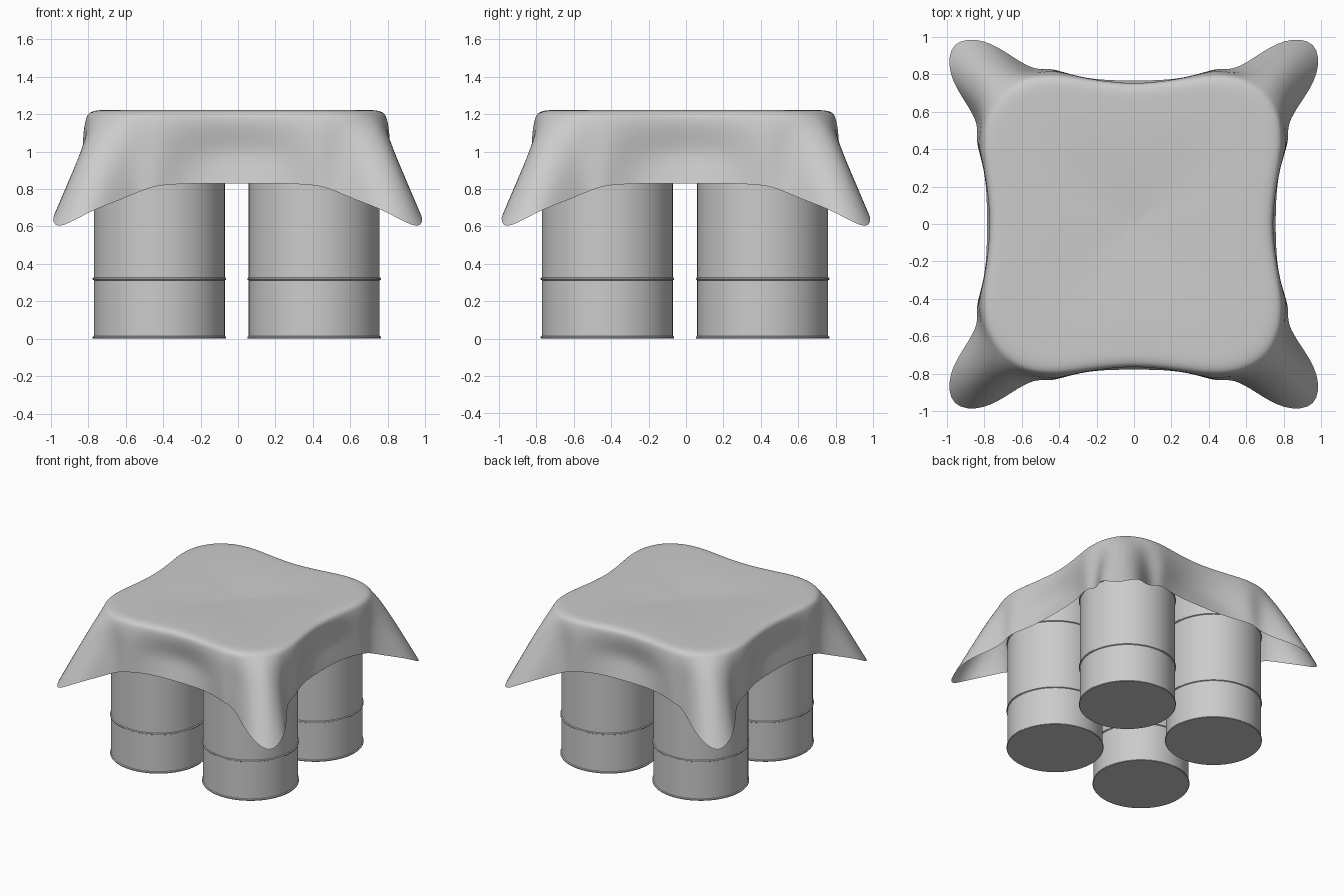
import bpy, bmesh, math

if "Cube" in bpy.data.objects:
    bpy.data.objects.remove(bpy.data.objects["Cube"])

def finish(bm, name, angle=40):
    bmesh.ops.recalc_face_normals(bm, faces=bm.faces)
    me = bpy.data.meshes.new(name)
    bm.to_mesh(me)
    bm.free()
    ob = bpy.data.objects.new(name, me)
    bpy.context.collection.objects.link(ob)
    bpy.ops.object.select_all(action='DESELECT')
    ob.select_set(True)
    bpy.context.view_layer.objects.active = ob
    bpy.ops.object.shade_smooth_by_angle(angle=math.radians(angle))
    return ob

def bridge(bm, a, b):
    n = len(a)
    for i in range(n):
        bm.faces.new((a[i], a[(i + 1) % n], b[(i + 1) % n], b[i]))

# Drums: lathed profile with end rims and two rolled hoops
R, RIM, SEG = 0.35, 0.357, 64

def hoop(z):
    return [(R, z - 0.008), (RIM, z - 0.004), (RIM, z + 0.004), (R, z + 0.008)]

profile = ([(RIM - 0.003, 0), (RIM, 0.003), (RIM, 0.01), (R, 0.014)] + hoop(0.32) + hoop(0.885)
           + [(R, 1.19), (RIM, 1.194), (RIM, 1.202), (RIM - 0.004, 1.205), (0.342, 1.205), (0.34, 1.185)])

def drum(name, x, y):
    bm = bmesh.new()
    rings = [[bm.verts.new((x + r * math.cos(2 * math.pi * i / SEG),
                            y + r * math.sin(2 * math.pi * i / SEG), z)) for i in range(SEG)]
             for r, z in profile]
    for a, b in zip(rings, rings[1:]):
        bridge(bm, a, b)
    bm.faces.new(rings[0])
    bm.faces.new(rings[-1])
    finish(bm, name, 30)

for nx, x in (("left", -0.42), ("right", 0.407)):
    for ny, y in (("front", -0.42), ("back", 0.41)):
        drum(f"drum_{ny}_{nx}", x, y)

# Draped sheet: half-side columns from side middle to corner (outward, along, z)
shoulder = [(.75, 0), (.765, .17), (.79, .33), (.803, .43), (.795, .54), (.775, .605), (.745, .665), (.71, .71)]
middle = [(.715, 0, 1.0), (.74, .18, 1.0), (.795, .33, 1.0), (.83, .43, 1.0),
          (.805, .53, .99), (.835, .62, .97), (.865, .72, .95), (.84, .84, .94)]
hem = [(.765, 0, .83), (.77, .22, .83), (.805, .36, .825), (.835, .45, .815),
       (.82, .53, .785), (.89, .645, .735), (.995, .80, .68), (.985, .985, .565)]
lean = [-0.01, 0.0, 0.02, 0.012]      # right, back, left, front

def closed_loop(points):
    """Mirror a half side, then turn it through the four sides."""
    out = []
    last = len(points) - 1
    for side in range(4):
        for k in range(-last, last):
            p = points[abs(k)]
            x = p[0] + lean[side] * (1 - abs(k) / last)
            y = math.copysign(p[1], k)
            for _ in range(side):
                x, y = -y, x
            out.append((x, y, p[2]))
    return out

edge = [(x, y, 1.185) for x, y in shoulder]
under = [((2 * a[0] + b[0]) / 3 + 0.008, (2 * a[1] + b[1]) / 3, 1.115) for a, b in zip(edge, middle)]
lower = [((a[0] + b[0]) / 2, (a[1] + b[1]) / 2, (a[2] + b[2]) / 2) for a, b in zip(middle, hem)]

bm = bmesh.new()
rim_loop = closed_loop(edge)
rings = []
for s in (0.12, 0.3, 0.5, 0.7, 0.85, 0.93, 0.98):
    z = 1.222 - 0.022 * max(0, 1 - s * 1.6) - (0.012 if s > 0.95 else 0)
    rings.append([bm.verts.new((x * s, y * s, z)) for x, y, _ in rim_loop])
for row in (edge, under, middle, lower, hem):
    rings.append([bm.verts.new(p) for p in closed_loop(row)])
for a, b in zip(rings, rings[1:]):
    bridge(bm, a, b)
centre = bm.verts.new((0, 0, 1.2))
n = len(rings[0])
for i in range(n):
    bm.faces.new((centre, rings[0][i], rings[0][(i + 1) % n]))
sheet = finish(bm, "draped_sheet", 180)
sub = sheet.modifiers.new("smooth_cloth", 'SUBSURF')
sub.levels = sub.render_levels = 2
